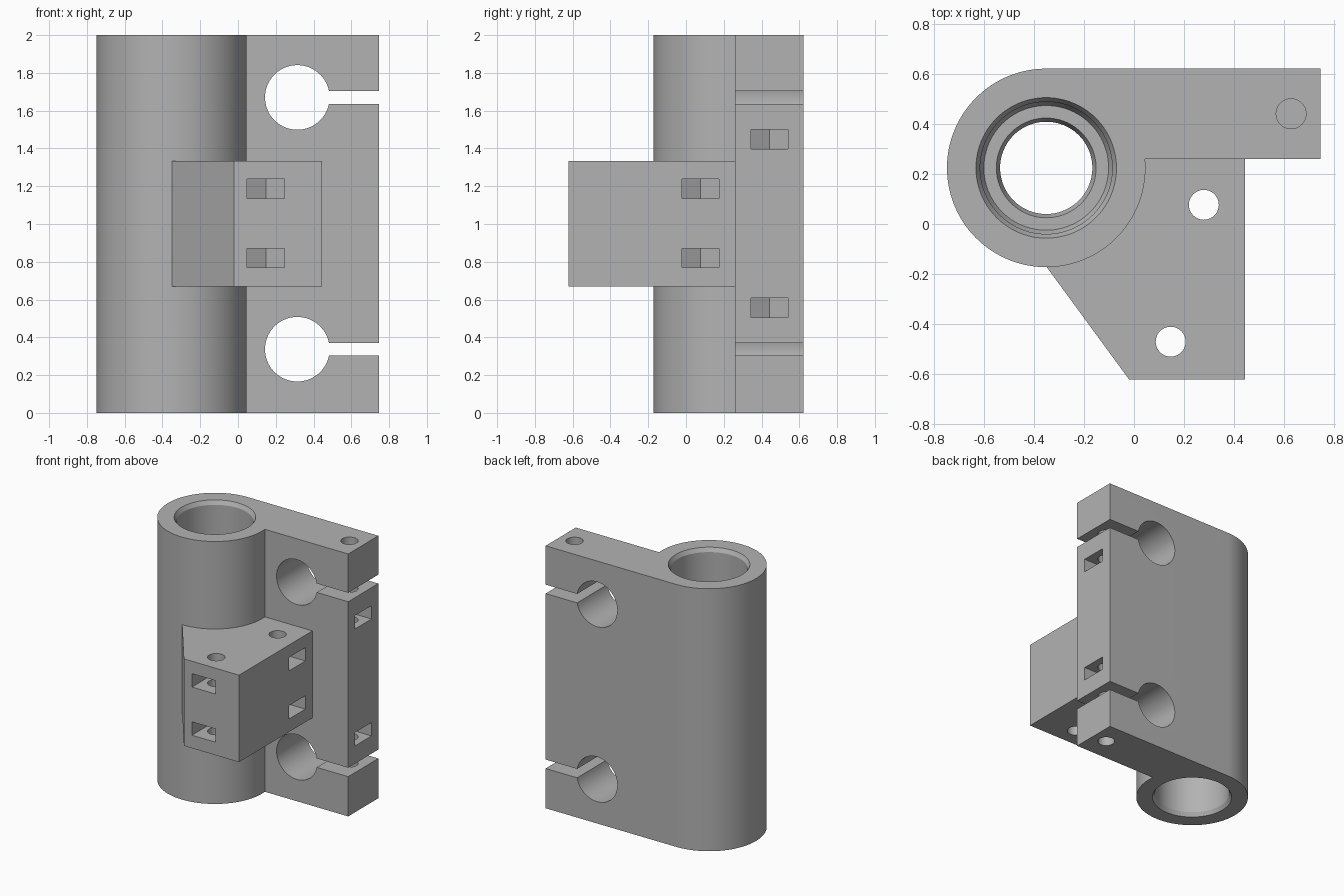
import bpy, bmesh, math
from mathutils import Matrix

if "Cube" in bpy.data.objects:
    bpy.data.objects.remove(bpy.data.objects["Cube"])

CX, CY, R = -0.352, 0.225, 0.398      # bearing tube axis and outer radius
FRONT, BACK, SIDE = 0.26, 0.623, 0.747  # clamp arm limits

grey = bpy.data.materials.new("plain grey")
grey.diffuse_color = (0.45, 0.45, 0.45, 1)
grey.use_nodes = True
grey.node_tree.nodes["Principled BSDF"].inputs["Base Color"].default_value = grey.diffuse_color


def prism(name, pts, lo, hi, matrix=None):
    """Extrude a 2D outline from lo to hi along z, then place it."""
    bm = bmesh.new()
    face = bm.faces.new([bm.verts.new((x, y, lo)) for x, y in pts])
    ext = bmesh.ops.extrude_face_region(bm, geom=[face])["geom"]
    for v in ext:
        if isinstance(v, bmesh.types.BMVert):
            v.co.z = hi
    return finish(name, bm, matrix)


def lathe(name, profile, x, y, steps=96):
    """Closed solid of revolution from (radius, z) pairs."""
    bm = bmesh.new()
    rings = [[bm.verts.new((x + r * math.cos(2 * math.pi * i / steps),
                            y + r * math.sin(2 * math.pi * i / steps), z))
              for i in range(steps)] for r, z in profile]
    for a, b in zip(rings, rings[1:]):
        for i in range(steps):
            j = (i + 1) % steps
            bm.faces.new((a[i], a[j], b[j], b[i]))
    bm.faces.new(rings[0])
    bm.faces.new(rings[-1])
    return finish(name, bm)


def finish(name, bm, matrix=None):
    if matrix:
        bm.transform(matrix)
    bmesh.ops.recalc_face_normals(bm, faces=bm.faces)
    mesh = bpy.data.meshes.new(name)
    bm.to_mesh(mesh)
    bm.free()
    mesh.materials.append(grey)
    ob = bpy.data.objects.new(name, mesh)
    bpy.context.collection.objects.link(ob)
    return ob


def combine(target, other, operation):
    bpy.context.view_layer.objects.active = target
    mod = target.modifiers.new(operation.lower(), 'BOOLEAN')
    mod.operation, mod.object, mod.solver = operation, other, 'EXACT'
    bpy.ops.object.modifier_apply(modifier=mod.name)
    bpy.data.objects.remove(other)


def arc(cx, cy, r, a0, a1, n):
    return [(cx + r * math.cos(math.radians(a0 + (a1 - a0) * i / n)),
             cy + r * math.sin(math.radians(a0 + (a1 - a0) * i / n))) for i in range(n + 1)]


# Tube and clamp arm share one outline
meet = 360 + math.degrees(math.asin((FRONT - CY) / R))
body = prism("bearing_bracket",
             arc(CX, CY, R, 90, meet, 90) + [(SIDE, FRONT), (SIDE, BACK)], 0, 2)

# Side block with a slanted front-left face
block = prism("side_block", [(CX, 0.4), (CX, CY - R + 0.003), (-0.02, -0.623),
                             (0.445, -0.623), (0.445, 0.4)], 0.67, 1.333)
combine(body, block, 'UNION')

# Stepped bearing bore, symmetric about mid height
half = [(0.293, -0.02), (0.265, 0.03), (0.265, 0.77), (0.25, 0.80), (0.20, 0.80), (0.185, 0.84)]
bore = half + [(r, 2 - z) for r, z in reversed(half)]
combine(body, lathe("bore_cutter", bore, CX, CY), 'DIFFERENCE')

# Rod clamps: round hole with a slot out to the side
to_y = Matrix.Rotation(math.radians(90), 4, 'X')   # outline (x, y) -> (x, z)
half_slot = math.degrees(math.asin(0.034 / 0.171))
for z in (0.337, 1.67):
    keyhole = arc(0.314, z, 0.171, half_slot, 360 - half_slot, 64)
    keyhole += [(0.9, z - 0.034), (0.9, z + 0.034)]
    combine(body, prism("clamp_cutter", keyhole, -0.8, -0.1, to_y), 'DIFFERENCE')

# Screw holes: (x, y, z from, z to)
for x, y, lo, hi in ((0.63, 0.442, -0.1, 0.70), (0.63, 0.442, 1.30, 2.1),
                     (0.28, 0.077, 0.5, 1.5), (0.147, -0.472, 0.5, 1.5)):
    combine(body, lathe("screw_cutter", [(0.06, lo), (0.06, hi)], x, y, 40), 'DIFFERENCE')

# Nut traps: V-ended slots, opening along +x (turn 0) or -y (turn -90)
trap = [(0.4, -0.099), (0.4, 0.099), (-0.057, 0.099), (-0.114, 0), (-0.057, -0.099)]
for x, y, turn, levels in ((0.63, 0.442, 0, (0.557, 1.448)),
                           (0.28, 0.077, 0, (0.82, 1.187)),
                           (0.147, -0.472, -90, (0.82, 1.187))):
    for z in levels:
        place = Matrix.Translation((x, y, z)) @ Matrix.Rotation(math.radians(turn), 4, 'Z')
        combine(body, prism("nut_cutter", trap, -0.051, 0.051, place), 'DIFFERENCE')

# Smooth the round walls, keep edges crisp
bpy.ops.object.select_all(action='DESELECT')
body.select_set(True)
bpy.context.view_layer.objects.active = body
bpy.ops.object.shade_smooth_by_angle(angle=math.radians(20))
